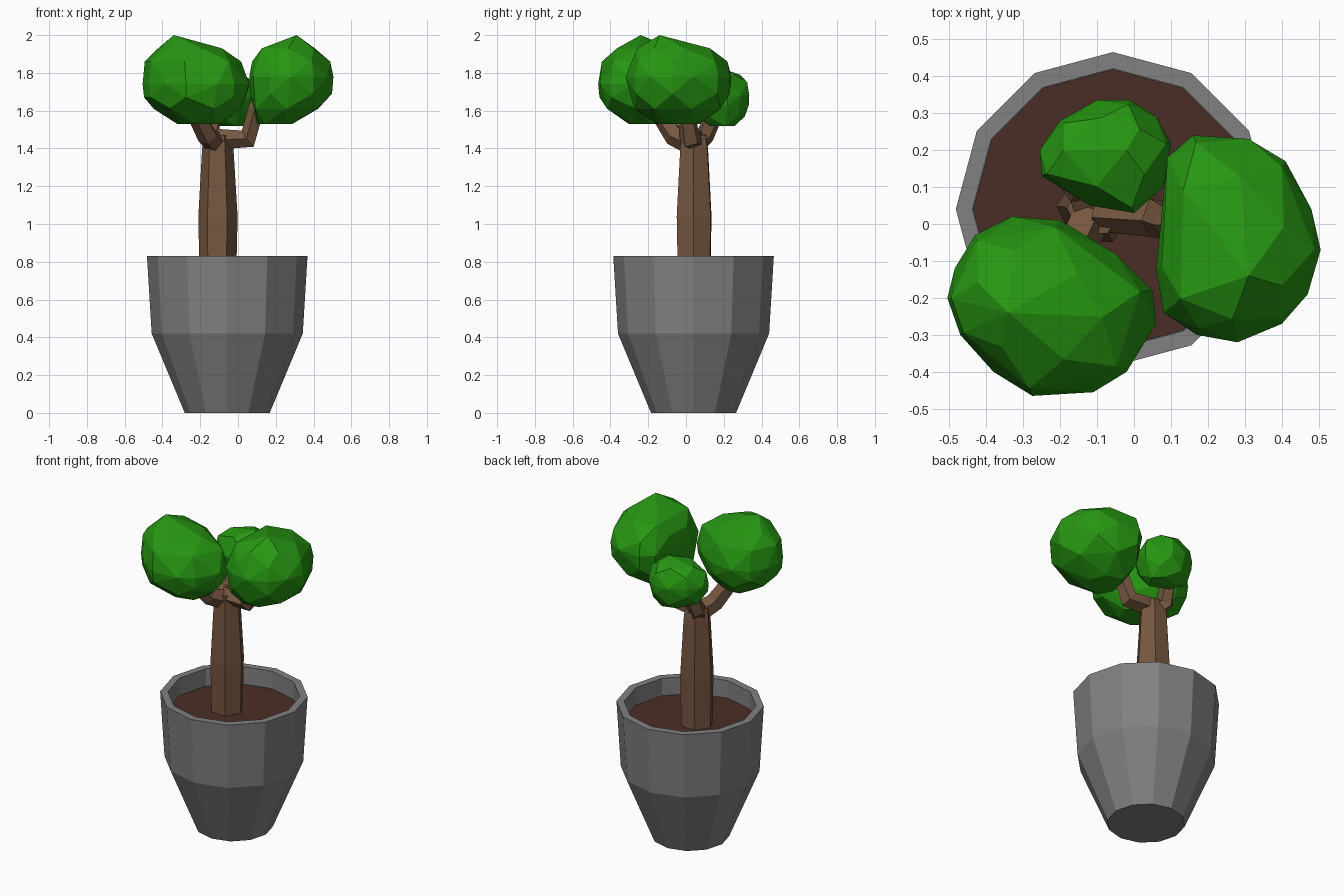
import bpy, bmesh, math
from mathutils import Vector

if "Cube" in bpy.data.objects:
    bpy.data.objects.remove(bpy.data.objects["Cube"])


def material(name, rgb):
    m = bpy.data.materials.new(name)
    m.diffuse_color = (*rgb, 1)
    m.use_nodes = True
    m.node_tree.nodes["Principled BSDF"].inputs["Base Color"].default_value = m.diffuse_color
    return m


GREY = material("grey_pot", (0.22, 0.22, 0.22))
SOIL = material("dark_soil", (0.068, 0.027, 0.018))
BARK = material("brown_bark", (0.18, 0.095, 0.052))
LEAF = material("leaf_green", (0.02, 0.31, 0.006))


def finish(bm, name, mat):
    bmesh.ops.recalc_face_normals(bm, faces=bm.faces)
    me = bpy.data.meshes.new(name)
    bm.to_mesh(me)
    bm.free()
    me.materials.append(mat)
    ob = bpy.data.objects.new(name, me)
    bpy.context.collection.objects.link(ob)
    return ob


def loft(bm, rings):
    """Join rings of points into a closed skin with end caps."""
    loops = [[bm.verts.new(p) for p in r] for r in rings]
    n = len(loops[0])
    for a, b in zip(loops, loops[1:]):
        for i in range(n):
            j = (i + 1) % n
            bm.faces.new((a[i], a[j], b[j], b[i]))
    bm.faces.new(loops[0][::-1])
    bm.faces.new(loops[-1])


def lathe(name, mat, profile, centre, sides):
    rings = [[(centre[0] + r * math.cos(2 * math.pi * i / sides),
               centre[1] + r * math.sin(2 * math.pi * i / sides), z)
              for i in range(sides)] for r, z in profile]
    bm = bmesh.new()
    loft(bm, rings)
    return finish(bm, name, mat)


def tube(name, mat, path, radii, sides, turn=0.0):
    """Faceted limb along a path."""
    pts = [Vector(p) for p in path]
    rings = []
    for k, p in enumerate(pts):
        t = (pts[min(k + 1, len(pts) - 1)] - pts[max(k - 1, 0)]).normalized()
        u = t.cross(Vector((0.3, 1, 0.1))).normalized()
        v = t.cross(u)
        angs = [turn + 2 * math.pi * i / sides for i in range(sides)]
        rings.append([p + radii[k] * (u * math.cos(a) + v * math.sin(a)) for a in angs])
    bm = bmesh.new()
    loft(bm, rings)
    return finish(bm, name, mat)


def clump(name, outline, levels, apex):
    """Faceted foliage: scaled copies of the plan outline plus a peak, hulled."""
    c = sum((Vector(p) for p in outline), Vector((0, 0))) / len(outline)
    bm = bmesh.new()
    for k, (z, s, dx, dy) in enumerate(levels):
        # the outermost ring uses every point, the others alternate for bigger facets
        pts = outline if s == 1 else outline[k % 2::2]
        for p in pts:
            q = c + (Vector(p) - c) * s
            bm.verts.new((q.x + dx, q.y + dy, z))
    bm.verts.new(apex)
    res = bmesh.ops.convex_hull(bm, input=bm.verts)
    junk = {g for g in res["geom_interior"] + res["geom_unused"]
            if isinstance(g, bmesh.types.BMVert)}
    bmesh.ops.delete(bm, geom=list(junk), context='VERTS')
    bmesh.ops.dissolve_limit(bm, angle_limit=math.radians(9),
                             verts=bm.verts, edges=bm.edges)
    return finish(bm, name, LEAF)


# Twelve-sided pot with a hollow rim, and the soil inside
POT = (-0.057, 0.04)
lathe("pot", GREY, [(0.225, 0), (0.40, 0.42), (0.425, 0.83),
                    (0.38, 0.83), (0.38, 0.70)], POT, 12)
lathe("soil", SOIL, [(0.379, 0.69), (0.379, 0.72)], POT, 12)

# Trunk
tube("trunk", BARK, [(-0.107, 0.043, 0.70), (-0.106, 0.043, 1.04), (-0.107, 0.043, 1.40),
                     (-0.107, 0.040, 1.47)], [0.097, 0.104, 0.083, 0.075], 6, 0.25)

# Branches
tube("right_branch", BARK, [(-0.11, 0.04, 1.45), (0.055, 0.02, 1.452),
                            (0.10, 0.0, 1.61), (0.12, 0.0, 1.66)],
     [0.058, 0.056, 0.046, 0.04], 5, 0.3)
tube("front_left_branch", BARK, [(-0.11, 0.04, 1.42), (-0.16, -0.06, 1.465),
                                 (-0.24, -0.16, 1.62)], [0.062, 0.056, 0.048], 5, 0.3)
tube("back_branch", BARK, [(-0.11, 0.04, 1.42), (-0.15, 0.10, 1.47),
                           (-0.12, 0.17, 1.62)], [0.062, 0.052, 0.045], 5, 0.3)

# Foliage clumps
clump("front_left_foliage",
      [(-0.505, -0.2), (-0.485, -0.12), (-0.43, -0.03), (-0.33, 0.02), (-0.2, 0.01),
       (-0.05, -0.08), (0.05, -0.18), (0.06, -0.27), (-0.02, -0.40), (-0.11, -0.455),
       (-0.275, -0.465), (-0.38, -0.40), (-0.47, -0.30)],
      [(1.53, 0.42, 0.03, 0.02), (1.61, 0.84, 0, 0), (1.67, 0.97, 0, 0),
       (1.74, 1, 0, 0), (1.86, 0.92, -0.01, 0), (1.93, 0.62, -0.03, 0)],
      (-0.34, -0.24, 2.0))
clump("right_foliage",
      [(0.06, -0.12), (0.08, -0.24), (0.17, -0.30), (0.28, -0.32), (0.40, -0.27),
       (0.47, -0.19), (0.505, -0.07), (0.48, 0.04), (0.41, 0.17), (0.31, 0.23),
       (0.16, 0.24), (0.09, 0.18), (0.07, 0.05)],
      [(1.53, 0.42, -0.08, 0), (1.61, 0.83, -0.02, 0), (1.69, 0.97, 0, 0),
       (1.78, 1, 0, 0), (1.86, 0.93, 0, 0), (1.93, 0.70, -0.01, -0.02)],
      (0.31, -0.14, 2.0))
clump("back_foliage",
      [(-0.25, 0.13), (-0.255, 0.20), (-0.20, 0.28), (-0.10, 0.335), (-0.01, 0.335),
       (0.06, 0.29), (0.10, 0.22), (0.08, 0.10), (0.0, 0.03), (-0.12, 0.05)],
      [(1.52, 0.45, 0.03, 0), (1.57, 0.83, 0, 0), (1.63, 0.98, 0, 0),
       (1.68, 1, 0, 0), (1.75, 0.92, 0, 0), (1.79, 0.65, 0, 0)],
      (-0.02, 0.20, 1.82))
